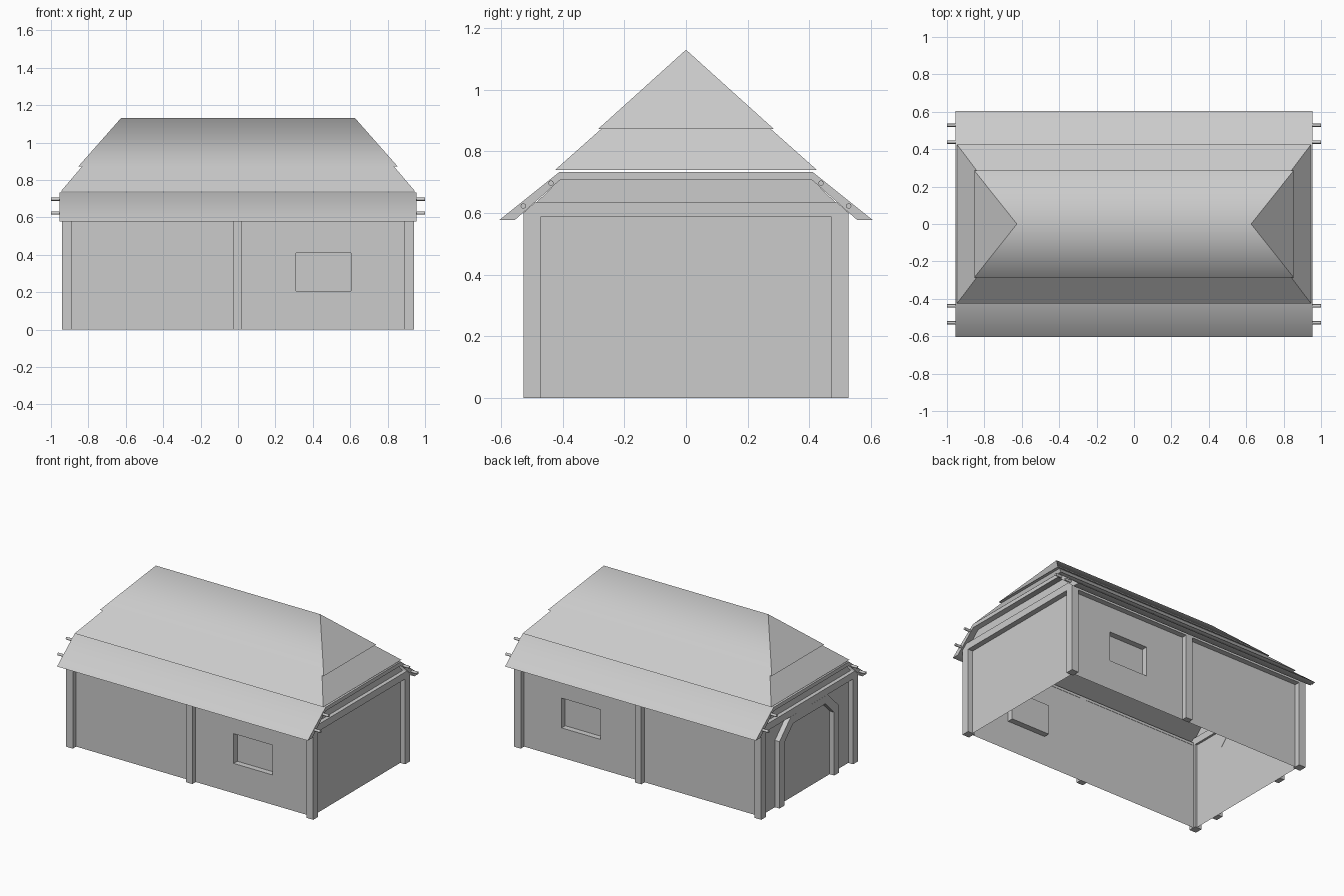
import bpy, bmesh, math
from mathutils import Vector

if "Cube" in bpy.data.objects:
    bpy.data.objects.remove(bpy.data.objects["Cube"])


def finish(name, bm, smooth=None, normals=True):
    if normals:
        bmesh.ops.recalc_face_normals(bm, faces=bm.faces)
    me = bpy.data.meshes.new(name)
    bm.to_mesh(me)
    bm.free()
    ob = bpy.data.objects.new(name, me)
    bpy.context.collection.objects.link(ob)
    if smooth:
        bpy.ops.object.select_all(action='DESELECT')
        ob.select_set(True)
        bpy.context.view_layer.objects.active = ob
        bpy.ops.object.shade_smooth_by_angle(angle=math.radians(smooth))
    return ob


def prism(name, profile, x0, x1, smooth=None):
    """Extrude a (y, z) outline along x."""
    bm = bmesh.new()
    f = bm.faces.new([bm.verts.new((x0, y, z)) for y, z in profile])
    r = bmesh.ops.extrude_face_region(bm, geom=[f])
    vs = [v for v in r['geom'] if isinstance(v, bmesh.types.BMVert)]
    bmesh.ops.translate(bm, verts=vs, vec=(x1 - x0, 0, 0))
    return finish(name, bm, smooth)


def box(name, x0, x1, y0, y1, z0, z1):
    return prism(name, [(y0, z0), (y1, z0), (y1, z1), (y0, z1)], x0, x1)


def mirrored(pts):
    return pts + [(-y, z) for y, z in reversed(pts)]


def frustum(name, lower, upper, smooth=None):
    """Hip roof tier; each ring is (half x, half y, z)."""
    bm = bmesh.new()
    rings = [[bm.verts.new((sx * a, sy * b, z)) for sx, sy in
              ((-1, -1), (1, -1), (1, 1), (-1, 1))] for a, b, z in (lower, upper)]
    for i in range(4):
        j = (i + 1) % 4
        bm.faces.new((rings[0][i], rings[0][j], rings[1][j], rings[1][i]))
    bm.faces.new(rings[0][::-1])
    bm.faces.new(rings[1])
    bmesh.ops.remove_doubles(bm, verts=bm.verts, dist=1e-4)
    if smooth:
        # only the ridge is soft, hips and eaves stay crisp
        for f in bm.faces:
            f.smooth = True
        for e in bm.edges:
            e.smooth = min(v.co.z for v in e.verts) > upper[2] - 0.01
    return finish(name, bm)


# Long walls with recessed window
for s, side in ((-1, "front"), (1, "back")):
    bm = bmesh.new()
    y = 0.49 * s
    ring = [(-0.9, y, 0), (0.9, y, 0), (0.9, y, 0.6), (-0.9, y, 0.6)]
    f = bm.faces.new([bm.verts.new(p) for p in (ring if s < 0 else ring[::-1])])
    for co, no in (((0.31, 0, 0), (1, 0, 0)), ((0.605, 0, 0), (1, 0, 0)),
                   ((0, 0, 0.205), (0, 0, 1)), ((0, 0, 0.41), (0, 0, 1))):
        bmesh.ops.bisect_plane(bm, geom=bm.verts[:] + bm.edges[:] + bm.faces[:],
                               plane_co=co, plane_no=no)
    win = min(bm.faces, key=lambda q: (q.calc_center_median() - Vector((0.457, y, 0.307))).length)
    new = bmesh.ops.extrude_discrete_faces(bm, faces=[win])['faces'][0]
    bmesh.ops.translate(bm, verts=new.verts[:], vec=(0, -0.04 * s, 0))
    finish(side + "_wall", bm, normals=False)
    ya, yb = sorted((0.488 * s, 0.527 * s))
    box(side + "_middle_post", -0.028, 0.021, ya, yb, 0, 0.59)
    box(side + "_top_beam", -0.9, 0.9, ya, yb, 0.587, 0.605)

# End walls, corner posts, beams and gables
for s, side in ((-1, "left"), (1, "right")):
    bm = bmesh.new()
    pts = [(0.905 * s, y * s, z) for y, z in ((-0.48, 0), (0.48, 0), (0.48, 0.6), (-0.48, 0.6))]
    bm.faces.new([bm.verts.new(p) for p in pts])
    finish(side + "_wall", bm, normals=False)
    xa, xb = sorted((0.89 * s, 0.942 * s))
    for t, end in ((-1, "front"), (1, "back")):
        ya, yb = sorted((0.473 * t, 0.527 * t))
        box(f"{side}_{end}_corner_post", xa, xb, ya, yb, 0, 0.59)
    prism(side + "_gable_beam", mirrored([(-0.527, 0.587), (-0.527, 0.601), (-0.49, 0.635)]), xa, xb)
    xa, xb = sorted((0.9 * s, 0.915 * s))
    prism(side + "_gable", mirrored([(-0.49, 0.63), (-0.408, 0.71)]), xa, xb)

# Door frame with clipped corners on the left end
outer = [(-0.325, 0), (-0.325, 0.46), (-0.2, 0.585)]
inner = [(-0.27, 0), (-0.27, 0.435), (-0.175, 0.53)]
prism("door_frame", mirrored(outer) + mirrored(inner)[::-1], -0.94, -0.904)

# Eaves: folded slab
prism("eaves", mirrored([(-0.605, 0.578), (-0.41, 0.734)])
      + mirrored([(-0.555, 0.578), (-0.408, 0.708)])[::-1], -0.955, 0.955, smooth=45)

# Upper hip roof in two tiers
frustum("lower_roof", (0.947, 0.426, 0.739), (0.832, 0.274, 0.874))
frustum("upper_roof", (0.853, 0.285, 0.873), (0.626, 0.0, 1.13), smooth=True)

# Poles sticking out of the eaves
for t in (-1, 1):
    for n, (y, z) in enumerate(((0.438, 0.697), (0.528, 0.623))):
        ring = [(y * t + 0.009 * math.cos(k * math.pi / 4), z + 0.009 * math.sin(k * math.pi / 4))
                for k in range(8)]
        prism(f"{'front' if t < 0 else 'back'}_pole_{n + 1}", ring, -1, 1, smooth=50)
